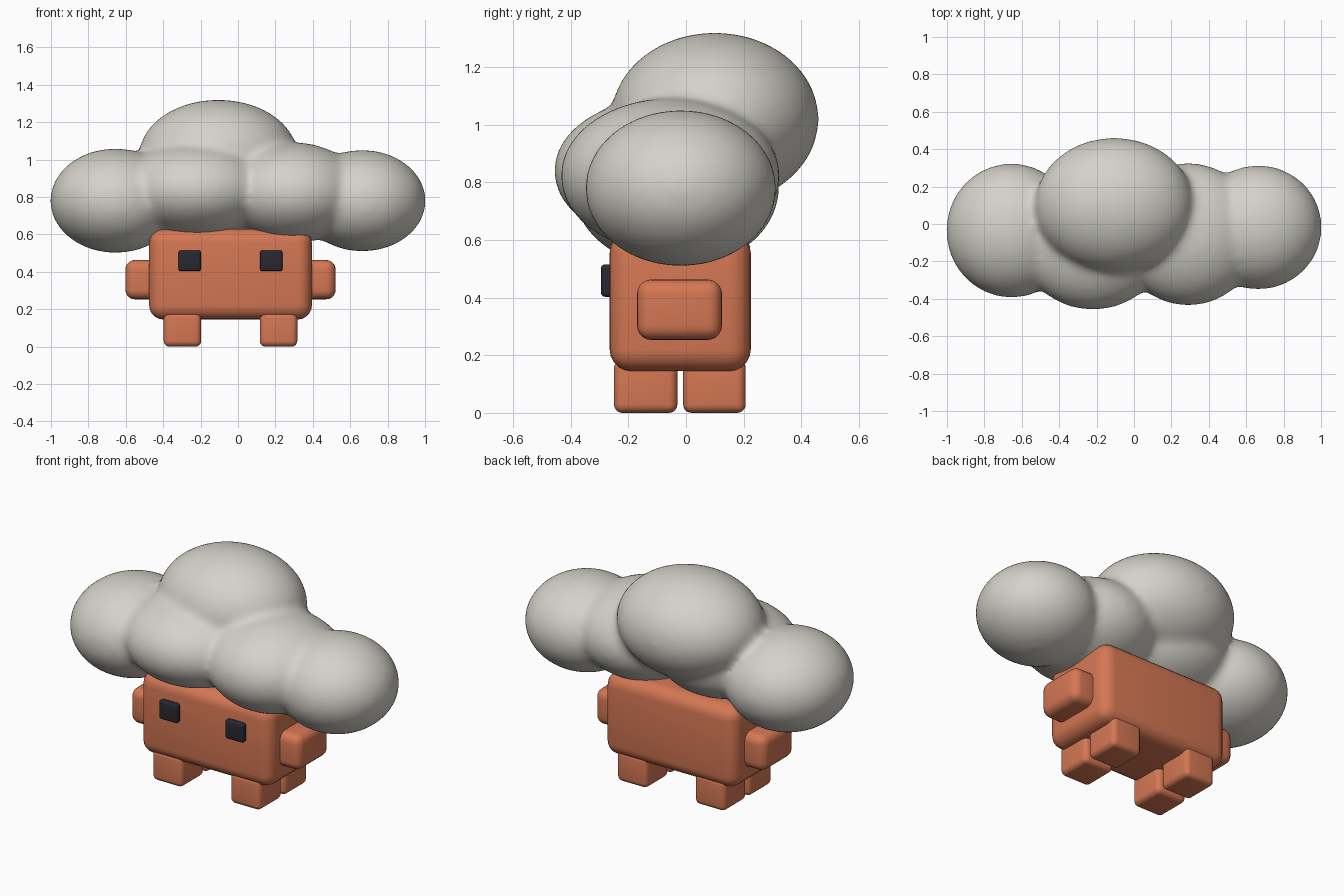
import bpy
import math

if "Cube" in bpy.data.objects:
    bpy.data.objects.remove(bpy.data.objects["Cube"])


def material(name, rgb):
    m = bpy.data.materials.new(name)
    m.diffuse_color = (*rgb, 1)
    m.use_nodes = True
    m.node_tree.nodes["Principled BSDF"].inputs["Base Color"].default_value = m.diffuse_color
    return m


CLAY = material("terracotta", (0.66, 0.185, 0.088))
GREY = material("warm_grey", (0.66, 0.64, 0.585))
DARK = material("charcoal", (0.021, 0.022, 0.030))


def rounded_box(name, low, high, bevel, mat):
    """Box between two corners with rounded edges."""
    bpy.ops.mesh.primitive_cube_add(size=1, location=[(a + b) / 2 for a, b in zip(low, high)])
    ob = bpy.context.object
    ob.name = name
    ob.scale = [b - a for a, b in zip(low, high)]
    bpy.ops.object.transform_apply(location=False, rotation=False, scale=True)
    mod = ob.modifiers.new("round", 'BEVEL')
    mod.width = bevel
    mod.segments = 5
    bpy.ops.object.modifier_apply(modifier=mod.name)
    ob.data.materials.append(mat)
    bpy.ops.object.shade_smooth_by_angle(angle=math.radians(35))
    return ob


CX = -0.04  # middle of the body

# Body
rounded_box("body", (-0.475, -0.265, 0.145), (0.395, 0.225, 0.63), 0.075, CLAY)

for side, label in ((-1, "left"), (1, "right")):
    # Arms
    x0, x1 = sorted((CX + side * 0.38, CX + side * 0.562))
    rounded_box(label + "_arm", (x0, -0.17, 0.253), (x1, 0.125, 0.463), 0.05, CLAY)
    # Legs
    x0, x1 = sorted((CX + side * 0.157, CX + side * 0.357))
    rounded_box(label + "_front_leg", (x0, -0.25, 0), (x1, -0.03, 0.185), 0.03, CLAY)
    rounded_box(label + "_back_leg", (x0, -0.01, 0), (x1, 0.207, 0.185), 0.03, CLAY)
    # Eyes
    x = CX + side * 0.218
    rounded_box(label + "_eye", (x - 0.06, -0.295, 0.403), (x + 0.06, -0.245, 0.515), 0.014, DARK)

# Cloud: overlapping puffs (centre, radii) fused into one soft surface
PUFFS = [
    ((-0.655, -0.035, 0.78), (0.345, 0.355, 0.275)),
    ((0.665, -0.018, 0.78), (0.335, 0.328, 0.267)),
    ((-0.22, -0.07, 0.84), (0.40, 0.385, 0.252)),
    ((0.29, -0.055, 0.823), (0.375, 0.377, 0.265)),
    ((-0.105, 0.10, 1.02), (0.42, 0.357, 0.296)),
]
puffs = []
for centre, radii in PUFFS:
    bpy.ops.mesh.primitive_uv_sphere_add(segments=64, ring_count=32, radius=1, location=centre)
    puff = bpy.context.object
    puff.scale = [r + 0.004 for r in radii]
    puffs.append(puff)
for puff in puffs:
    puff.select_set(True)
bpy.ops.object.join()
cloud = bpy.context.object
cloud.name = "cloud"
bpy.ops.object.transform_apply(location=True, rotation=True, scale=True)

fuse = cloud.modifiers.new("fuse", 'REMESH')
fuse.mode = 'VOXEL'
fuse.voxel_size = 0.02
soften = cloud.modifiers.new("soften", 'SMOOTH')
soften.factor = 0.5
soften.iterations = 14
for mod in (fuse, soften):
    bpy.ops.object.modifier_apply(modifier=mod.name)
cloud.data.materials.clear()
cloud.data.materials.append(GREY)
bpy.ops.object.shade_smooth()
